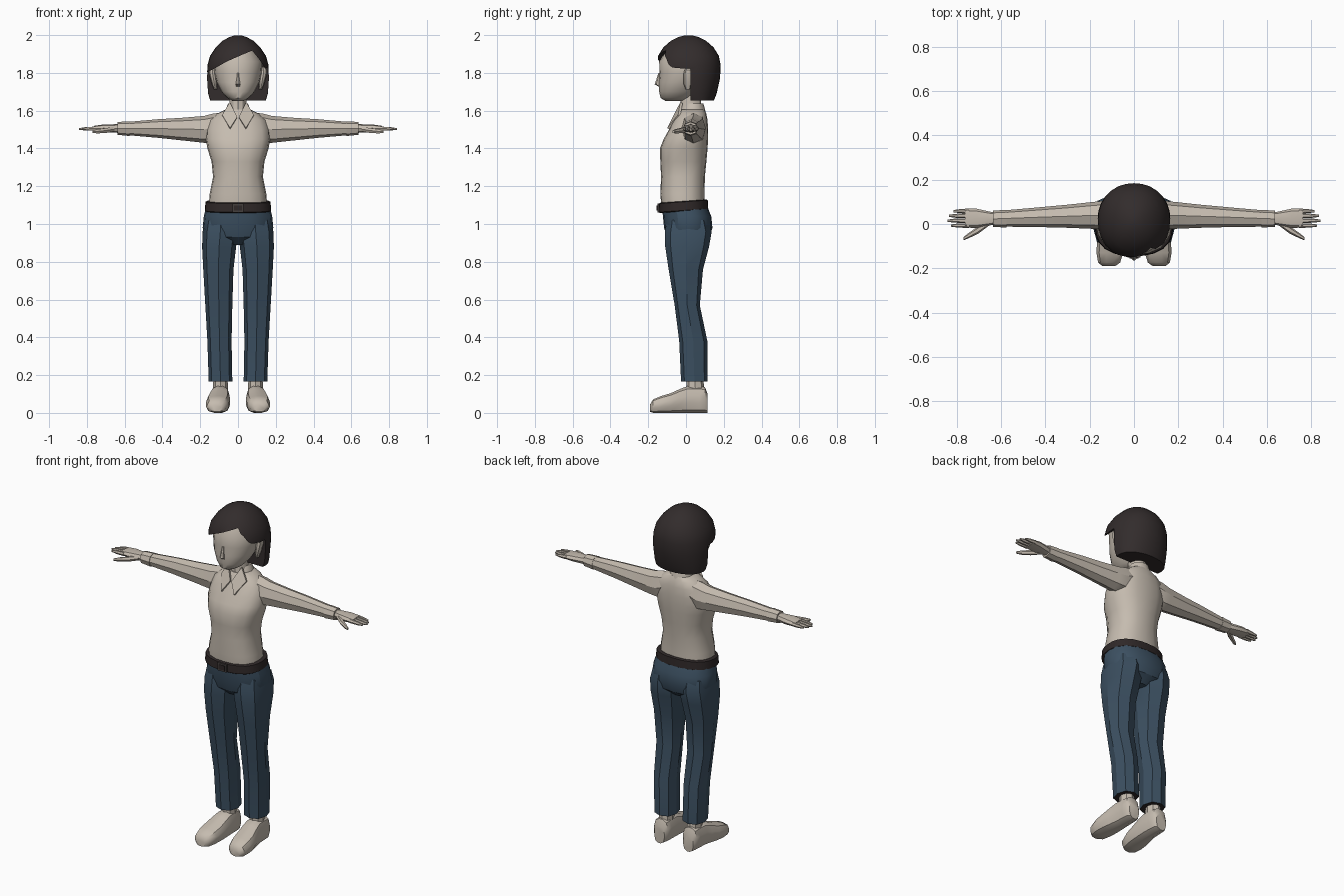
import bpy
import bmesh
from math import cos, sin, pi, radians
from mathutils import Vector

if "Cube" in bpy.data.objects:
    bpy.data.objects.remove(bpy.data.objects["Cube"], do_unlink=True)


def material(name, colour):
    mat = bpy.data.materials.new(name)
    mat.use_nodes = True
    mat.diffuse_color = (*colour, 1)
    mat.node_tree.nodes["Principled BSDF"].inputs["Base Color"].default_value = (*colour, 1)
    return mat


BEIGE = material("warm beige", (0.56, 0.50, 0.43))
HAIR = material("dark brown hair", (0.032, 0.025, 0.025))
DENIM = material("slate blue cloth", (0.045, 0.08, 0.12))
LEATHER = material("dark leather", (0.028, 0.021, 0.021))
METAL = material("dull buckle metal", (0.06, 0.05, 0.048))


def finish(name, bm, mat, side=1, angle=30):
    """Turn a bmesh into a shaded object; side -1 flips it to the right."""
    for v in bm.verts:
        v.co.x *= side
    bmesh.ops.recalc_face_normals(bm, faces=bm.faces[:])
    mesh = bpy.data.meshes.new(name)
    bm.to_mesh(mesh)
    bm.free()
    mesh.materials.append(mat)
    mesh.shade_smooth()
    mesh.set_sharp_from_angle(angle=radians(angle))
    obj = bpy.data.objects.new(name, mesh)
    bpy.context.collection.objects.link(obj)
    return obj


def loft(name, rows, mat, axis="z", sides=8, power=2.0, side=1, tilt=0, angle=30, turn=0):
    """Skin rounded sections; each row is position, u min, u max, v min, v max."""
    bm = bmesh.new()
    rings = []
    for pos, u0, u1, v0, v1 in rows:
        ring = []
        for i in range(sides):
            a = 2 * pi * (i + turn) / sides
            c, s = cos(a), sin(a)
            k = (abs(c) ** power + abs(s) ** power) ** (-1 / power)
            u = (u0 + u1) / 2 + c * k * (u1 - u0) / 2
            v = (v0 + v1) / 2 + s * k * (v1 - v0) / 2
            co = {"x": (pos, u, v), "y": (u, pos, v), "z": (u, v, pos + tilt * v)}[axis]
            ring.append(bm.verts.new(co))
        rings.append(ring)
    for low, high in zip(rings, rings[1:]):
        for i in range(sides):
            j = (i + 1) % sides
            bm.faces.new((low[i], low[j], high[j], high[i]))
    bm.faces.new(rings[0])
    bm.faces.new(rings[-1])
    return finish(name, bm, mat, side, angle)


def wide(rows):
    """Symmetric rows: height, half width, front, back."""
    return [(z, -w, w, front, back) for z, w, front, back in rows]


def plate(name, points, mat, depth, side=1):
    """Extrude an outline by a depth vector."""
    bm = bmesh.new()
    face = bm.faces.new([bm.verts.new(p) for p in points])
    out = bmesh.ops.extrude_face_region(bm, geom=[face])["geom"]
    moved = [g for g in out if isinstance(g, bmesh.types.BMVert)]
    bmesh.ops.translate(bm, verts=moved, vec=Vector(depth))
    return finish(name, bm, mat, side)


# Head, nose and neck
loft("head", wide([
    (1.652, .03, -.11, 0), (1.668, .058, -.135, .03), (1.70, .088, -.142, .06),
    (1.75, .113, -.144, .1), (1.80, .125, -.14, .13), (1.86, .13, -.142, .14),
    (1.93, .09, -.1, .1)]), BEIGE, sides=20, power=2.1, angle=40)
loft("nose", wide([
    (1.728, .012, -.146, -.13), (1.74, .014, -.166, -.13),
    (1.765, .009, -.157, -.13), (1.80, .005, -.146, -.13)]), BEIGE, sides=6, turn=.5)
loft("neck", wide([
    (1.52, .06, -.05, .09), (1.60, .046, -.03, .08), (1.70, .045, -.03, .08)]),
    BEIGE, sides=12)

# Bobbed hair with a swept fringe opening
hair = loft("hair", wide([
    (1.655, .148, -.05, .148), (1.69, .158, -.1, .162), (1.77, .164, -.14, .18),
    (1.84, .162, -.156, .184), (1.89, .148, -.148, .174), (1.935, .118, -.12, .146),
    (1.97, .082, -.08, .106), (1.99, .045, -.04, .065), (1.999, .015, -.005, .03)]),
    HAIR, sides=28, power=2.15, angle=40)
fringe = [(-.2, 1.79), (-.13, 1.82), (-.06, 1.86), (.02, 1.895), (.075, 1.918),
          (.11, 1.875), (.14, 1.83), (.2, 1.81), (.2, 1.6), (-.2, 1.6)]
cutter = plate("fringe_cutter", [(x, -.3, z) for x, z in fringe], HAIR, (0, .325, 0))
cutter.hide_render = True
cut = hair.modifiers.new("face opening", "BOOLEAN")
cut.operation = "DIFFERENCE"
cut.solver = "EXACT"
cut.object = cutter
bpy.context.view_layer.update()
graph = bpy.context.evaluated_depsgraph_get()
trimmed = bpy.data.meshes.new_from_object(hair.evaluated_get(graph))
hair.modifiers.clear()
hair.data = trimmed
trimmed.set_sharp_from_angle(angle=radians(40))
bpy.data.objects.remove(cutter, do_unlink=True)

# Shirt body and collar stand
loft("shirt", wide([
    (1.09, .155, -.13, .1), (1.16, .15, -.136, .098), (1.25, .132, -.132, .1),
    (1.33, .14, -.136, .108), (1.40, .162, -.138, .114), (1.45, .17, -.118, .117),
    (1.50, .166, -.09, .117), (1.55, .15, -.066, .114), (1.585, .11, -.045, .107),
    (1.606, .066, -.032, .098)]), BEIGE, sides=16, power=2.5, angle=35)
loft("collar_stand", wide([
    (1.57, .075, -.04, .108), (1.61, .064, -.025, .1), (1.638, .052, -.01, .092)]),
    BEIGE, sides=12)

# Belt and buckle
loft("belt", wide([
    (1.068, .168, -.138, .112), (1.073, .176, -.145, .118),
    (1.118, .172, -.142, .115), (1.122, .164, -.136, .108)]),
    LEATHER, sides=24, power=2.4, tilt=.07)
plate("buckle", [(-.03, -.152, 1.062), (.03, -.152, 1.062), (.03, -.152, 1.108),
                 (-.03, -.152, 1.108)], METAL, (0, .009, 0))
plate("buckle_centre", [(-.02, -.155, 1.071), (.02, -.155, 1.071), (.02, -.155, 1.099),
                        (-.02, -.155, 1.099)], LEATHER, (0, .006, 0))

# Trouser seat
loft("trouser_seat", wide([
    (.89, .05, -.06, .08), (.93, .165, -.102, .125), (.98, .187, -.116, .14),
    (1.04, .181, -.122, .134), (1.10, .167, -.128, .11)]),
    DENIM, sides=16, power=2.4)

for side, label in ((1, "left"), (-1, "right")):
    # Ear and collar flap
    loft(label + "_ear", [
        (1.712, .112, .126, -.002, .022), (1.74, .112, .138, -.012, .03),
        (1.79, .115, .152, -.014, .04), (1.815, .118, .154, -.008, .04),
        (1.83, .12, .142, .005, .03)], BEIGE, side=side)
    plate(label + "_collar_flap", [
        (.044, -.03, 1.645), (.084, -.042, 1.578), (.042, -.1, 1.508),
        (.004, -.068, 1.568)], BEIGE, (0, .012, -.006), side)

    # Sleeve and cuff
    loft(label + "_sleeve", [
        (.06, -.01, .1, 1.46, 1.592), (.13, -.025, .105, 1.425, 1.585),
        (.18, -.022, .1, 1.43, 1.572), (.30, -.017, .087, 1.443, 1.562),
        (.42, -.014, .076, 1.456, 1.555), (.58, -.012, .062, 1.47, 1.541)],
        BEIGE, "x", power=2.2, side=side)
    loft(label + "_cuff", [
        (.575, -.016, .064, 1.466, 1.544), (.637, -.013, .06, 1.472, 1.54)],
        BEIGE, "x", power=2.2, side=side)

    # Hand, fingers and thumb
    loft(label + "_palm", [
        (.62, 0, .05, 1.482, 1.53), (.66, -.008, .058, 1.484, 1.528),
        (.71, -.018, .069, 1.487, 1.527), (.762, -.016, .069, 1.492, 1.52)],
        BEIGE, "x", power=2.4, side=side)
    fingers = (("little", .058, .815), ("ring", .037, .834),
               ("middle", .015, .841), ("index", -.007, .826))
    for finger, y, tip in fingers:
        loft(f"{label}_{finger}_finger", [
            (.745, y - .011, y + .011, 1.494, 1.518),
            (tip - .03, y - .009, y + .009, 1.494, 1.514),
            (tip, y - .005, y + .005, 1.498, 1.508)], BEIGE, "x", sides=6, side=side)
    loft(label + "_thumb", [
        (.655, -.008, .02, 1.488, 1.516), (.70, -.042, -.008, 1.48, 1.51),
        (.745, -.064, -.04, 1.478, 1.503), (.77, -.074, -.06, 1.482, 1.496)],
        BEIGE, "x", sides=6, side=side)

    # Trouser leg with a dark opening at the hem
    leg = loft(label + "_trouser_leg", [
        (.165, .03, .155, -.026, .115), (.38, .034, .162, -.036, .113),
        (.57, .03, .173, -.06, .073), (.76, .024, .184, -.092, .09),
        (.88, .01, .19, -.11, .122), (.96, 0, .187, -.112, .136),
        (1.02, .01, .175, -.1, .12)], DENIM, power=2.4, side=side)
    leg.data.materials.append(LEATHER)
    for face in leg.data.polygons:
        if face.center.z < .17:
            face.material_index = 1

    # Ankle and shoe
    loft(label + "_ankle", [
        (.09, .053, .133, .0, .1), (.20, .055, .13, .005, .09)], BEIGE, side=side)
    loft(label + "_shoe", [
        (-.19, .085, .142, .006, .045), (-.174, .062, .162, 0, .072),
        (-.13, .048, .17, 0, .09), (-.08, .043, .167, 0, .105),
        (-.03, .043, .155, 0, .128), (.01, .044, .147, 0, .143),
        (.07, .046, .143, 0, .142), (.1, .05, .14, 0, .138),
        (.115, .062, .128, 0, .1)], BEIGE, "y", sides=12, power=2.9,
        side=side, angle=40, turn=.5)
